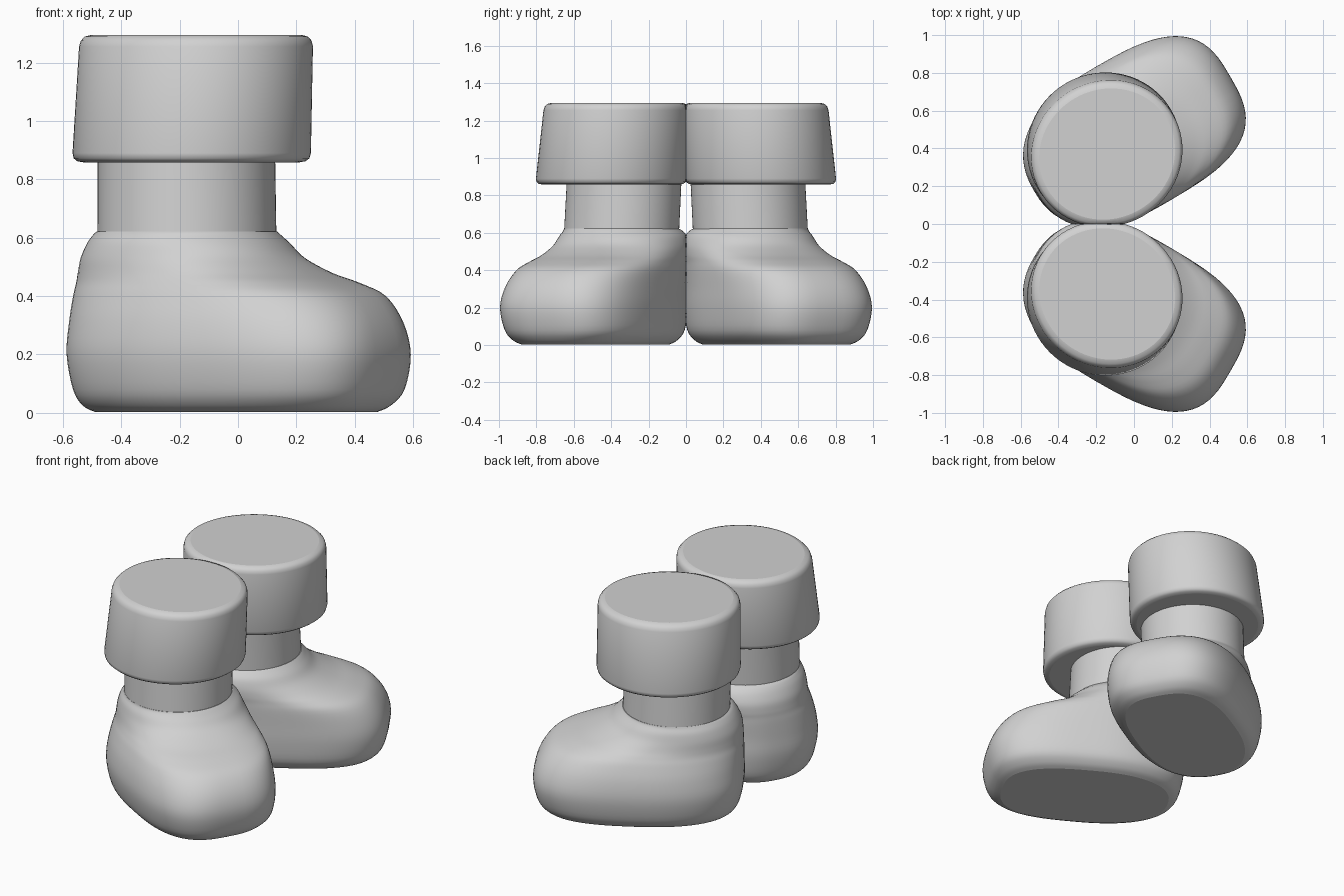
import bpy, bmesh, math
from mathutils import Vector

if "Cube" in bpy.data.objects:
    bpy.data.objects.remove(bpy.data.objects["Cube"])

TURN = math.radians(30)   # toes point outwards by this angle
SIDES = 72

grey = bpy.data.materials.new("plain_grey")
grey.use_nodes = True
grey.diffuse_color = (0.64, 0.64, 0.64, 1)
grey.node_tree.nodes["Principled BSDF"].inputs["Base Color"].default_value = (0.64, 0.64, 0.64, 1)


def smooth_levels(levels, steps):
    """Catmull-Rom curve through the section levels."""
    out = []
    last = len(levels) - 1
    for i in range(last):
        a, b, c, d = (Vector(levels[min(max(k, 0), last)]) for k in (i - 1, i, i + 1, i + 2))
        for s in range(steps):
            t = s / steps
            out.append(b + (c - a) * t / 2 + (a * 2 - b * 5 + c * 4 - d) * t**2 / 2
                       + (b * 3 - a - c * 3 + d) * t**3 / 2)
    return out + [Vector(levels[-1])]


def section(bm, level, side):
    """Rounded outline: height, heel, toe, inner side, outer side, squareness."""
    z, heel, toe, inner, outer, power = level
    ring = []
    for k in range(SIDES):
        ang = math.tau * k / SIDES
        c, s = math.cos(ang), math.sin(ang)
        p = power if c > 0 else 2 + (power - 2) * 0.4   # the heel is rounder than the toe
        u = (heel + toe) / 2 + (toe - heel) / 2 * math.copysign(abs(c) ** (2 / p), c)
        v = (inner + outer) / 2 + (outer - inner) / 2 * math.copysign(abs(s) ** (2 / p), s)
        x = u * math.cos(TURN) - v * math.sin(TURN)
        y = u * math.sin(TURN) + v * math.cos(TURN)
        ring.append(bm.verts.new((x, side * max(y, 0), z)))   # boots meet flat in the middle
    return ring


def loft(name, levels, side):
    bm = bmesh.new()
    rings = [section(bm, lv, side) for lv in levels]
    for low, high in zip(rings, rings[1:]):
        for k in range(SIDES):
            n = (k + 1) % SIDES
            bm.faces.new((low[k], low[n], high[n], high[k])).smooth = True
    for cap in (rings[0], rings[-1]):
        for edge in bm.faces.new(cap).edges:
            edge.smooth = False
    bmesh.ops.recalc_face_normals(bm, faces=bm.faces[:])
    mesh = bpy.data.meshes.new(name)
    bm.to_mesh(mesh)
    bm.free()
    mesh.materials.append(grey)
    bpy.context.collection.objects.link(bpy.data.objects.new(name, mesh))


def oval(z, u, v, a, b):
    return (z, u - a, u + a, v - b, v + b, 2)


# Foot: sole, rounded toe, instep, ankle
foot = smooth_levels([
    (0.003, -0.28, 0.73, 0.11, 0.725, 2.8),
    (0.025, -0.32, 0.77, 0.07, 0.765, 2.9),
    (0.08, -0.35, 0.81, 0.03, 0.80, 3),
    (0.20, -0.37, 0.832, 0.015, 0.822, 3),
    (0.31, -0.368, 0.805, 0.013, 0.81, 2.85),
    (0.40, -0.365, 0.735, 0.012, 0.78, 2.7),
    (0.445, -0.362, 0.635, 0.014, 0.758, 2.5),
    (0.48, -0.36, 0.525, 0.015, 0.742, 2.35),
    (0.53, -0.352, 0.42, 0.02, 0.727, 2.2),
    (0.58, -0.328, 0.367, 0.036, 0.713, 2.1),
    (0.61, -0.305, 0.34, 0.062, 0.698, 2),
    (0.622, -0.287, 0.329, 0.078, 0.694, 2)], 4)

# Shaft leans slightly inwards
shaft = [oval(0.60, 0.021, 0.386, 0.306, 0.308), oval(0.92, 0.011, 0.373, 0.302, 0.308)]

# Cuff with rounded rims, leaning inwards and slightly narrower at the top
cuff = []
for z, inset in ((0.858, 0.04), (0.862, 0.018), (0.872, 0.005), (0.89, 0),
                 (1.255, 0), (1.275, 0.005), (1.289, 0.018), (1.295, 0.04)):
    t = (z - 0.858) / 0.437
    cuff.append(oval(z, 0.062, 0.427 - 0.035 * t, 0.411 - 0.005 * t - inset, 0.403 - 0.022 * t - inset))

for label, side in (("front", -1), ("back", 1)):
    loft(label + "_boot_foot", foot, side)
    loft(label + "_boot_shaft", shaft, side)
    loft(label + "_boot_cuff", cuff, side)
